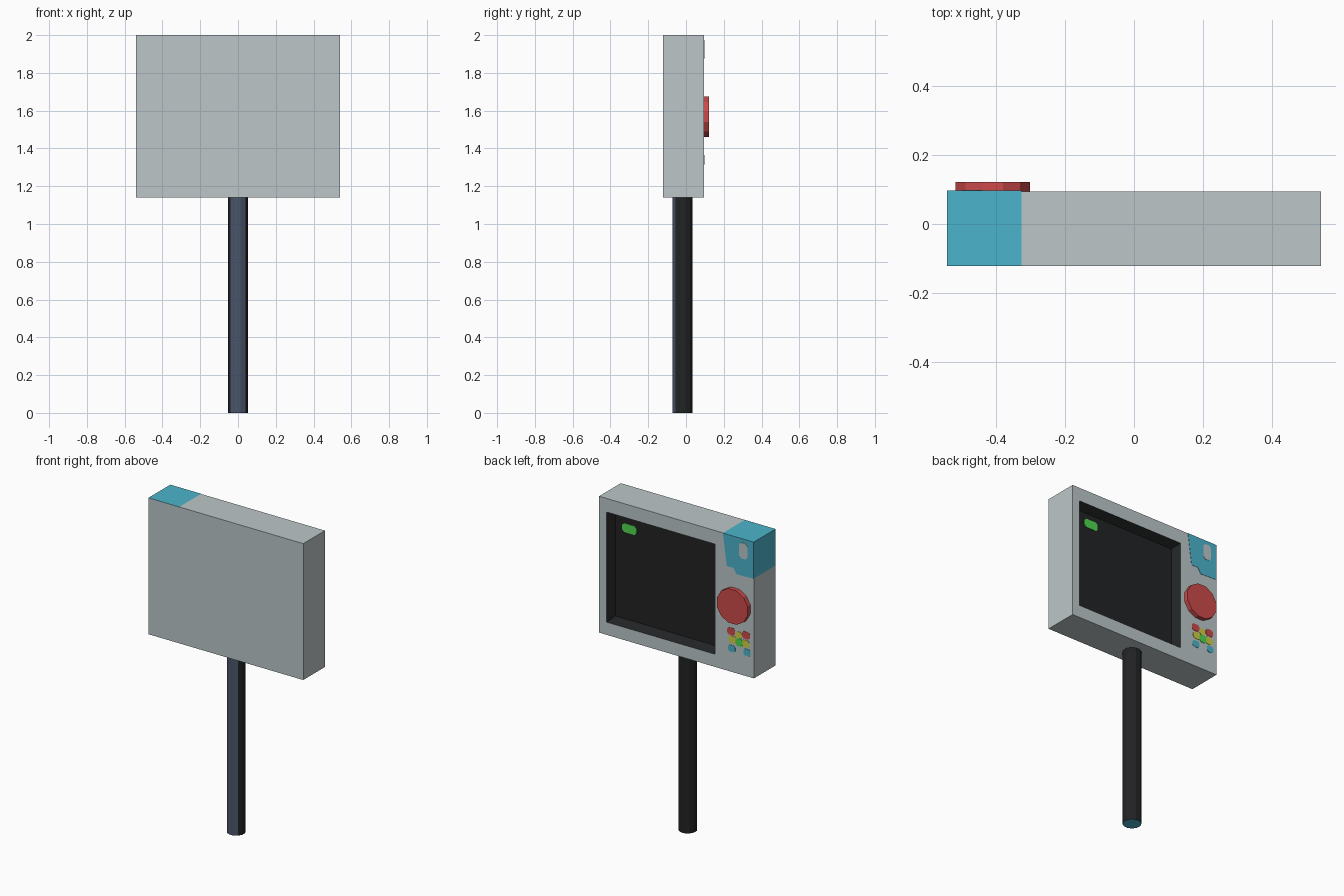
import bpy, bmesh, math
from mathutils import Vector, Matrix

if "Cube" in bpy.data.objects:
    bpy.data.objects.remove(bpy.data.objects["Cube"])


def lin(c):
    c /= 255
    return c / 12.92 if c <= 0.04045 else ((c + 0.055) / 1.055) ** 2.4


def material(name, r, g, b):
    m = bpy.data.materials.new(name)
    m.diffuse_color = (lin(r), lin(g), lin(b), 1)
    m.use_nodes = True
    m.node_tree.nodes["Principled BSDF"].inputs["Base Color"].default_value = m.diffuse_color
    return m


GREY = material("light_grey", 188, 198, 200)
TEAL = material("teal", 75, 180, 203)
RED = material("red", 204, 74, 74)
DARK = material("near_black", 34, 35, 36)
SLATE = material("slate_blue", 75, 86, 106)
GREEN = material("green", 80, 214, 78)
YELLOW = material("yellow", 208, 208, 70)


def finish(name, bm, *mats):
    bmesh.ops.recalc_face_normals(bm, faces=bm.faces)
    me = bpy.data.meshes.new(name)
    bm.to_mesh(me)
    bm.free()
    for m in mats:
        me.materials.append(m)
    ob = bpy.data.objects.new(name, me)
    bpy.context.collection.objects.link(ob)
    return ob


BACK, FRONT = 0.0945, -0.121


def plate(name, pts, y, mat, thick=0.003):
    """Thin plate facing +y from an (x, z) outline."""
    bm = bmesh.new()
    f = bm.faces.new([bm.verts.new((x, y, z)) for x, z in pts])
    ext = bmesh.ops.extrude_face_region(bm, geom=[f])["geom"]
    bmesh.ops.translate(bm, vec=(0, thick, 0),
                        verts=[v for v in ext if isinstance(v, bmesh.types.BMVert)])
    return finish(name, bm, mat)


def rounded(x, z, w, h):
    """Rectangle outline with clipped corners."""
    a, b, c = w / 2, h / 2, min(w, h) * 0.25
    return [(x - a, z - b + c), (x - a + c, z - b), (x + a - c, z - b), (x + a, z - b + c),
            (x + a, z + b - c), (x + a - c, z + b), (x - a + c, z + b), (x - a, z + b - c)]


# Housing: box cut along the paint and screen lines, screen pushed in
X0, X1, Z0, Z1 = -0.27, 0.487, 1.22, 1.914
TX, TZ = -0.325, 1.77
bm = bmesh.new()
bmesh.ops.create_cube(bm, size=1, matrix=Matrix.Translation((0, (BACK + FRONT) / 2, 1.57))
                      @ Matrix.Diagonal((1.08, BACK - FRONT, 0.86, 1)))
for axis, value in ((0, X0), (0, X1), (0, TX), (2, Z0), (2, Z1), (2, TZ)):
    n = Vector((0, 0, 0))
    n[axis] = 1
    bmesh.ops.bisect_plane(bm, geom=bm.verts[:] + bm.edges[:] + bm.faces[:],
                           plane_co=n * value, plane_no=n)
bm.normal_update()
screen = []
for f in bm.faces:
    c, n = f.calc_center_median(), f.normal
    if (n.z > 0.5 and c.x < TX) or (n.x < -0.5 and c.z > TZ):
        f.material_index = 1
    if n.y > 0.5 and X0 < c.x < X1 and Z0 < c.z < Z1:
        f.material_index = 2
        screen.append(f)
ext = bmesh.ops.extrude_face_region(bm, geom=screen)["geom"]
bmesh.ops.delete(bm, geom=[f for f in screen if f.is_valid], context='FACES')
cx, cz, inset, depth = (X0 + X1) / 2, (Z0 + Z1) / 2, 0.027, 0.05
for v in [g for g in ext if isinstance(g, bmesh.types.BMVert)]:
    v.co.x = cx + (v.co.x - cx) * (1 - 2 * inset / (X1 - X0))
    v.co.z = cz + (v.co.z - cz) * (1 - 2 * inset / (Z1 - Z0))
    v.co.y -= depth
for f in bm.faces:          # recess walls share the screen colour
    c = f.calc_center_median()
    if FRONT + 0.01 < c.y < BACK - 0.001 and X0 - 0.01 < c.x < X1 + 0.01 and Z0 - 0.01 < c.z < Z1 + 0.01:
        f.material_index = 2
finish("housing", bm, GREY, TEAL, DARK)

# Indicator on the screen
plate("screen_indicator", rounded(0.362, 1.822, 0.1, 0.056), BACK - depth, GREEN)

# Painted corner on the control side, with a grey window
plate("corner_paint", [(-0.54, 2.0), (TX, 2.0), (-0.352, 1.8), (-0.4, 1.8),
                       (-0.42, 1.765), (-0.54, 1.77)], BACK, TEAL, 0.002)
plate("corner_window", rounded(-0.468, 1.925, 0.058, 0.1), BACK, GREY, 0.004)

# Small keypad
keys = [("red", RED, -0.382, 1.395, 0.055, 0.045), ("red", RED, -0.486, 1.397, 0.055, 0.045),
        ("yellow", YELLOW, -0.434, 1.385, 0.045, 0.042), ("yellow", YELLOW, -0.392, 1.345, 0.055, 0.045),
        ("yellow", YELLOW, -0.483, 1.343, 0.055, 0.045), ("green", GREEN, -0.437, 1.34, 0.05, 0.05),
        ("teal", TEAL, -0.385, 1.287, 0.05, 0.042), ("teal", TEAL, -0.492, 1.291, 0.05, 0.042)]
for i, (label, mat, x, z, w, h) in enumerate(keys):
    plate(f"{label}_key_{i}", rounded(x, z, w, h), BACK, mat, 0.002 + 0.0005 * (label == "green"))


def ring(radius, n=12):
    return [(radius * math.cos(math.radians(15) + i * math.tau / n),
             radius * math.sin(math.radians(15) + i * math.tau / n)) for i in range(n)]


# Large round button
plate("round_button", [(-0.408 + x, 1.568 + z) for x, z in ring(0.111)], BACK, RED, 0.0275)

# Pole: slate front faces, dark sides and back, teal foot
bm = bmesh.new()
foot = bm.faces.new([bm.verts.new((x, -0.018 + y, 0)) for x, y in ring(0.0545)])
ext = bmesh.ops.extrude_face_region(bm, geom=[foot])["geom"]
bmesh.ops.translate(bm, vec=(0, 0, 1.145), verts=[v for v in ext if isinstance(v, bmesh.types.BMVert)])
bmesh.ops.recalc_face_normals(bm, faces=bm.faces)
for f in bm.faces:
    f.material_index = 1 if f.normal.y < -0.8 else 2 if f.normal.z < -0.5 else 0
finish("pole", bm, DARK, SLATE, TEAL)
